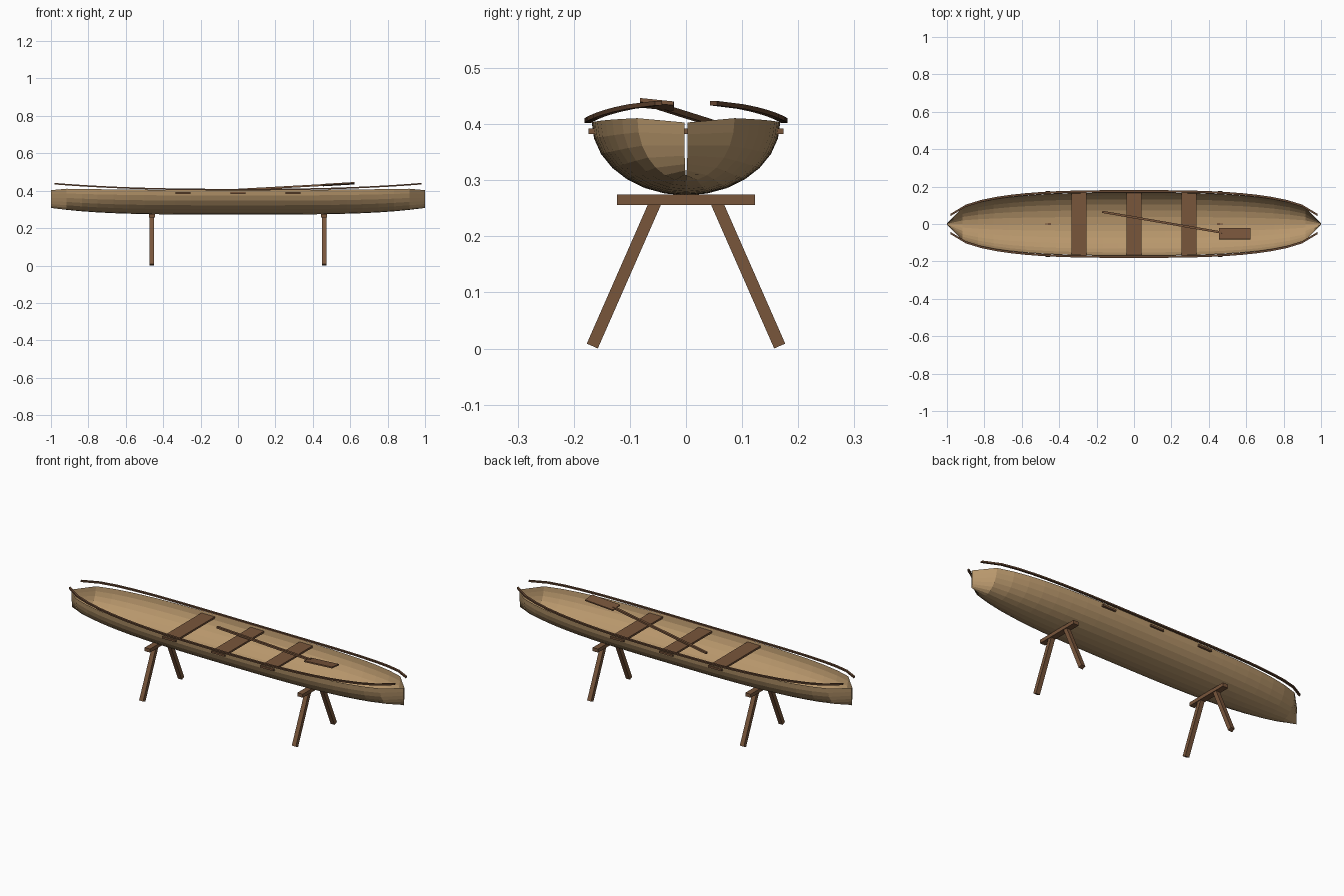
import bpy, bmesh, math
from mathutils import Vector, Matrix

cube = bpy.data.objects.get("Cube")
if cube:
    bpy.data.objects.remove(cube)


def material(name, rgb):
    m = bpy.data.materials.new(name)
    m.use_nodes = True
    m.diffuse_color = (*rgb, 1)
    m.node_tree.nodes["Principled BSDF"].inputs["Base Color"].default_value = (*rgb, 1)
    return m


tan_wood = material("tan wood", (0.48, 0.31, 0.15))
brown_wood = material("brown wood", (0.19, 0.092, 0.044))
dark_wood = material("dark wood", (0.125, 0.06, 0.03))


def finish(name, bm, mat):
    mesh = bpy.data.meshes.new(name)
    bm.to_mesh(mesh)
    bm.free()
    mesh.materials.append(mat)
    obj = bpy.data.objects.new(name, mesh)
    bpy.context.collection.objects.link(obj)
    return obj


def loft(name, rings, mat, closed=False):
    """Skin a list of cross-sections; closed rings also get end caps."""
    bm = bmesh.new()
    rows = [[bm.verts.new(p) for p in ring] for ring in rings]
    n = len(rows[0])
    for a, b in zip(rows, rows[1:]):
        for i in range(n if closed else n - 1):
            j = (i + 1) % n
            bm.faces.new((a[i], a[j], b[j], b[i]))
    if closed:
        bm.faces.new(rows[0])
        bm.faces.new(rows[-1])
        bmesh.ops.recalc_face_normals(bm, faces=bm.faces)
    return finish(name, bm, mat)


def bar(name, a, b, width, height, mat, roll=0):
    """Rectangular bar running from a to b."""
    a, b = Vector(a), Vector(b)
    d = b - a
    turn = d.to_track_quat('X', 'Z').to_matrix().to_4x4()
    size = Matrix.Diagonal((d.length, width, height, 1))
    bm = bmesh.new()
    bmesh.ops.create_cube(bm, size=1, matrix=Matrix.Translation((a + b) / 2)
                          @ turn @ Matrix.Rotation(roll, 4, 'X') @ size)
    return finish(name, bm, mat)


def plan(x):
    """Outline of the boat seen from above, 1 amidships and 0 at the tips."""
    return max(0, 1 - abs(x) ** 3) ** 0.45


# Hull: thin open shell, with a narrow slit at each tip
STATIONS, SIDES = 24, 14
rings = []
for s in range(STATIONS + 1):
    x = -1 + 2 * s / STATIONS
    half = max(0.003, 0.168 * plan(x))
    rim = 0.403 + (0.009 * x * x if 0 < s < STATIONS else 0)
    keel = 0.273 + 0.035 * x ** 4
    angles = [math.pi * i / SIDES for i in range(SIDES + 1)]
    rings.append([(x, half * math.cos(t), rim - (rim - keel) * math.sin(t)) for t in angles])
loft("hull", rings, tan_wood)

# Gunwales: square rails sweeping up past the rim
for side, label in ((-1, "right"), (1, "left")):
    rings = []
    for s in range(STATIONS + 1):
        x = 0.98 * (-1 + 2 * s / STATIONS)
        y, z = side * 0.175 * plan(x), 0.406 + 0.033 * abs(x) ** 2.5
        rings.append([(x, y + 0.006 * u, z + 0.004 * v)
                      for u, v in ((-1, -1), (1, -1), (1, 1), (-1, 1))])
    loft(label + "_gunwale", rings, dark_wood, closed=True)

# Bench planks
for i, x in enumerate((-0.295, 0, 0.295)):
    bar(f"bench_{i + 1}", (x, -0.174, 0.387), (x, 0.174, 0.387), 0.08, 0.01, brown_wood)

# Trestle stands
for x, end in ((-0.46, "right"), (0.46, "left")):
    bar(end + "_stand_beam", (x, -0.123, 0.2655), (x, 0.123, 0.2655), 0.032, 0.019, brown_wood)
    for side, label in ((-1, "front"), (1, "back")):
        bar(f"{end}_stand_{label}_leg", (x, side * 0.167, 0.0045), (x, side * 0.053, 0.264),
            0.024, 0.0215, brown_wood)

# Paddle resting across the benches
bar("paddle_shaft", (-0.17, 0.065, 0.396), (0.47, -0.046, 0.431), 0.012, 0.01, brown_wood)
bar("paddle_blade", (0.455, -0.052, 0.43), (0.623, -0.052, 0.44), 0.06, 0.007, brown_wood, -0.1)
